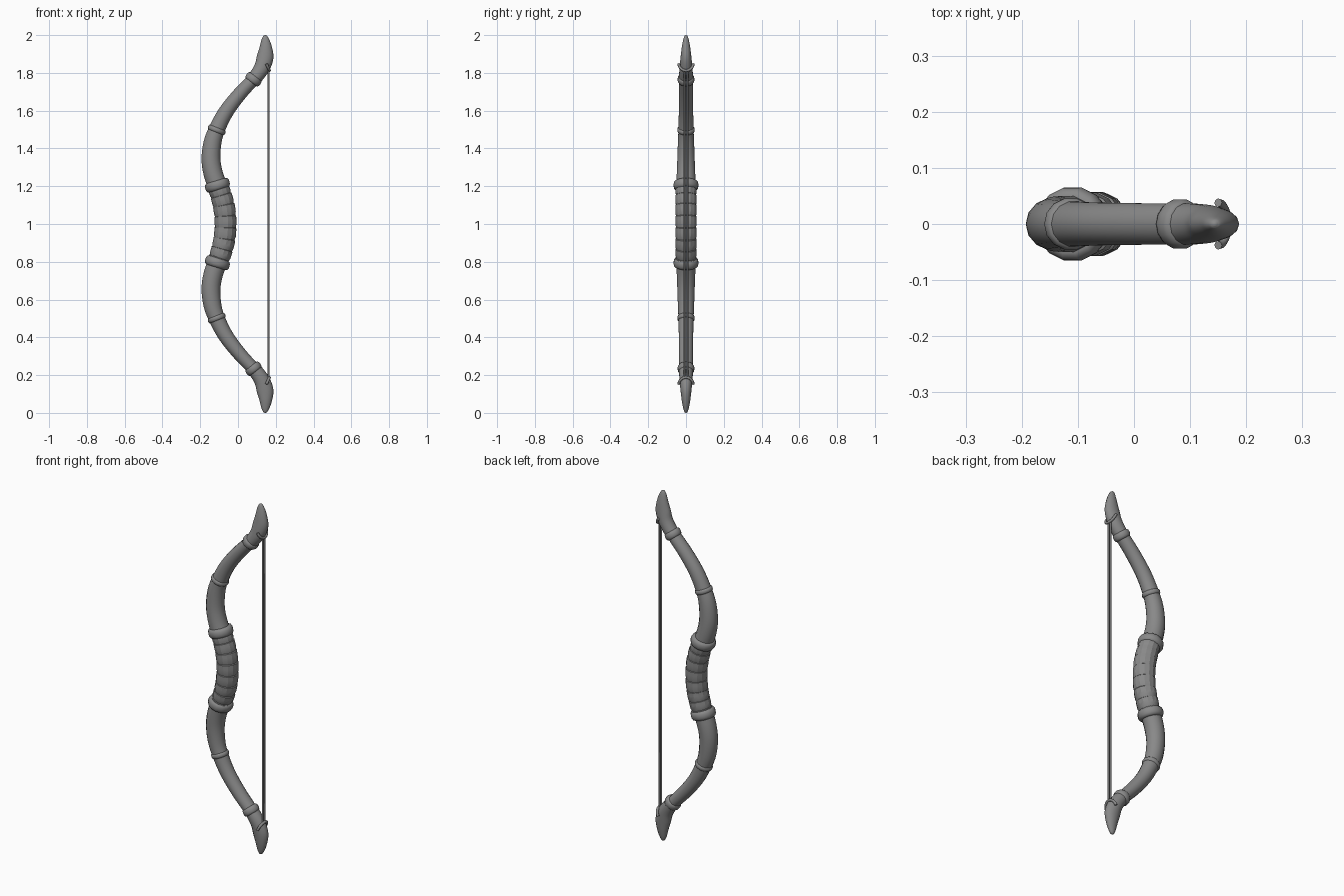
import bpy, bmesh, math
from mathutils import Vector

if "Cube" in bpy.data.objects:
    bpy.data.objects.remove(bpy.data.objects["Cube"])

grey = bpy.data.materials.new("grey")
grey.diffuse_color = (0.25, 0.25, 0.25, 1)
grey.use_nodes = True
grey.node_tree.nodes["Principled BSDF"].inputs["Base Color"].default_value = grey.diffuse_color
SIDES = 14


def finish(bm, name, angle=40):
    bmesh.ops.recalc_face_normals(bm, faces=bm.faces)
    me = bpy.data.meshes.new(name)
    bm.to_mesh(me)
    bm.free()
    me.materials.append(grey)
    ob = bpy.data.objects.new(name, me)
    bpy.context.collection.objects.link(ob)
    bpy.ops.object.select_all(action='DESELECT')
    ob.select_set(True)
    bpy.context.view_layer.objects.active = ob
    bpy.ops.object.shade_smooth_by_angle(angle=math.radians(angle))
    return ob


def smooth(keys, steps=4):
    """Catmull-Rom through rows of numbers."""
    k = [Vector(r) for r in keys]
    k = [2 * k[0] - k[1]] + k + [2 * k[-1] - k[-2]]
    out = []
    for i in range(1, len(k) - 2):
        a, b, c, d = k[i - 1:i + 3]
        for s in range(steps):
            t = s / steps
            out.append(0.5 * (2 * b + (c - a) * t + (2 * a - 5 * b + 4 * c - d) * t * t
                              + (3 * b - a - 3 * c + d) * t ** 3))
    return out + [k[-2]]


def sweep(name, rows, sides=SIDES, angle=40, flip=False):
    """rows: x, z, in-plane radius, y radius; flip mirrors about z = 1."""
    bm = bmesh.new()
    rings = []
    for i, r in enumerate(rows):
        a, b = rows[max(i - 1, 0)], rows[min(i + 1, len(rows) - 1)]
        t = Vector((b[0] - a[0], b[1] - a[1])).normalized()
        ring = []
        for j in range(sides):
            q = math.tau * j / sides
            u, v = math.cos(q) * r[2], math.sin(q) * r[3]
            z = r[1] - t[0] * u
            ring.append(bm.verts.new((r[0] + t[1] * u, v, 2 - z if flip else z)))
        rings.append(ring)
    for p, q in zip(rings, rings[1:]):
        for j in range(sides):
            bm.faces.new((p[j], p[(j + 1) % sides], q[(j + 1) % sides], q[j]))
    bm.faces.new(rings[0])
    bm.faces.new(rings[-1])
    return finish(bm, name, angle)


def band(name, x, z, tilt, rx, ry, h, bulge, flip):
    """Rounded collar around the limb; tilt is the limb direction dx/dz."""
    t = Vector((tilt, 1)).normalized()
    rows = []
    for s, f in ((-1, 0), (-.85, .55), (-.45, .92), (0, 1), (.45, .92), (.85, .55), (1, 0)):
        rows.append((x + t[0] * h * s, z + t[1] * h * s,
                     rx - bulge * (1 - f), ry - bulge * (1 - f)))
    sweep(name, rows, flip=flip, angle=60)


def tube(name, pts, r, flip=False, sides=8):
    bm = bmesh.new()
    pts = [Vector((p[0], p[1], 2 - p[2] if flip else p[2])) for p in pts]
    rings = []
    for i, p in enumerate(pts):
        t = (pts[min(i + 1, len(pts) - 1)] - pts[max(i - 1, 0)]).normalized()
        n = t.cross(Vector((1, 0, 0))).normalized()
        m = t.cross(n)
        rings.append([bm.verts.new(p + r * (math.cos(math.tau * j / sides) * n
                      + math.sin(math.tau * j / sides) * m)) for j in range(sides)])
    for p, q in zip(rings, rings[1:]):
        for j in range(sides):
            bm.faces.new((p[j], p[(j + 1) % sides], q[(j + 1) % sides], q[j]))
    bm.faces.new(rings[0])
    bm.faces.new(rings[-1])
    finish(bm, name, 60)


# grip wrapped in slightly stepped turns
half = [(-.066, 1.0, .056, .056), (-.072, 1.08, .056, .056),
        (-.089, 1.15, .055, .055), (-.11, 1.21, .053, .053)]
centre = smooth([(r[0], 2 - r[1], r[2], r[3]) for r in half[:0:-1]] + half, 4)
grip = []
for i, r in enumerate(centre):
    grip.append((r[0], r[1], r[2] + .002, r[3] + .002))
    if i % 3 == 2 and i < len(centre) - 1:
        n = centre[i + 1]
        p = r + (n - r) * .1
        grip.append((p[0], p[1], r[2] - .002, r[3] - .002))
sweep("grip", grip, angle=25)

limb = smooth([(-.105, 1.19, .052, .052), (-.132, 1.27, .051, .050),
               (-.143, 1.345, .050, .047), (-.135, 1.43, .047, .044),
               (-.112, 1.50, .043, .041), (-.066, 1.59, .040, .039),
               (.002, 1.68, .037, .038), (.085, 1.77, .034, .037)])
tip = smooth([(.078, 1.76, .037, .038), (.106, 1.795, .039, .037),
              (.130, 1.835, .042, .034), (.144, 1.885, .044, .029),
              (.147, 1.935, .033, .023), (.145, 1.975, .021, .015),
              (.144, 1.994, .011, .009), (.144, 2.0, .003, .003)])

for side, flip in (("upper", False), ("lower", True)):
    sweep(side + "_limb", limb, flip=flip)
    sweep(side + "_tip", tip, flip=flip, angle=60)
    band(side + "_grip_collar", -.109, 1.205, -.3, .067, .067, .025, .014, flip)
    band(side + "_limb_ring", -.113, 1.498, .4, .049, .047, .014, .010, flip)
    band(side + "_tip_collar", .082, 1.766, .75, .045, .045, .020, .010, flip)
    # string loop hooked round the tip
    loop = [(.150 + .017 * math.sin(a), .038 * math.cos(a), 1.848 - .036 * math.sin(a))
            for a in [math.pi * i / 12 for i in range(13)]]
    tube(side + "_string_loop", loop, .0075, flip)

# twin bowstring
for name, y in (("bowstring_front", -.008), ("bowstring_back", .008)):
    tube(name, [(.162, y, .18), (.162, y, 1.82)], .005)
